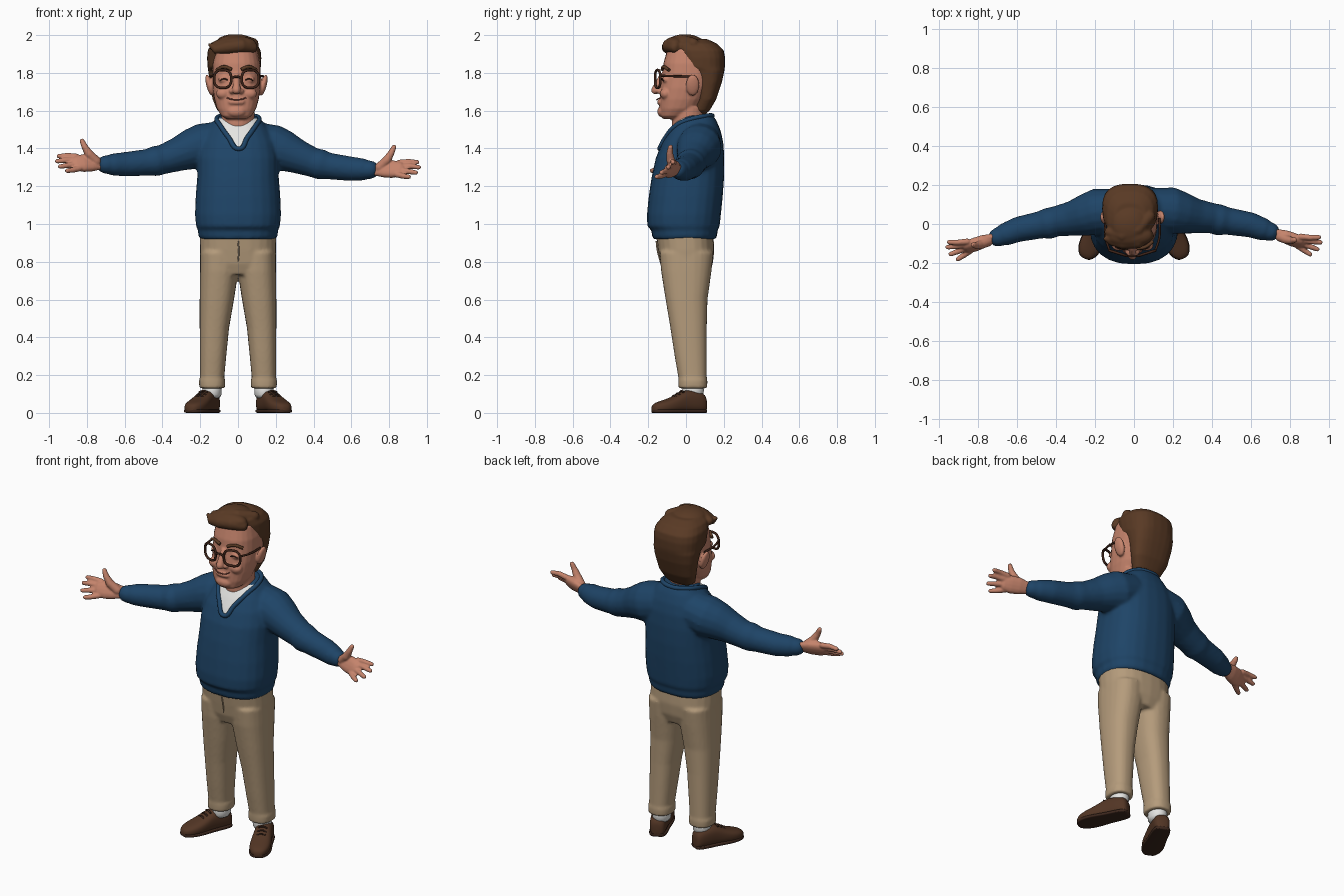
import bpy, bmesh
from math import sin, cos, pi, copysign
from mathutils import Vector, Matrix

default_cube = bpy.data.objects.get("Cube")
if default_cube:
    bpy.data.objects.remove(default_cube)


def material(name, r, g, b):
    mat = bpy.data.materials.new(name)
    mat.use_nodes = True
    mat.diffuse_color = (r, g, b, 1)
    for node in mat.node_tree.nodes:
        if node.type == "BSDF_PRINCIPLED":
            node.inputs["Base Color"].default_value = (r, g, b, 1)
            node.inputs["Roughness"].default_value = 0.7
    return mat


skin = material("skin", .56, .23, .15)
lip = material("lip", .36, .11, .08)
hair_brown = material("hair brown", .1, .042, .018)
navy = material("sweater navy", .013, .058, .135)
khaki = material("trouser khaki", .46, .33, .2)
white = material("cotton white", .78, .78, .76)
leather = material("shoe leather", .085, .036, .018)
sole_dark = material("sole dark", .045, .02, .012)
frame_dark = material("frame dark", .05, .018, .01)


def loft(bm, rings, power=2.4, sides=24):
    """Skin closed superellipse rings, each given as centre, u axis, v axis."""
    def rounded(value):
        return copysign(abs(value) ** (2 / power), value)
    loops = []
    for centre, u, v in rings:
        angles = [2 * pi * i / sides for i in range(sides)]
        loops.append([bm.verts.new(centre + u * rounded(cos(a)) + v * rounded(sin(a))) for a in angles])
    for low, high in zip(loops, loops[1:]):
        for i in range(sides):
            j = (i + 1) % sides
            bm.faces.new((low[i], low[j], high[j], high[i]))
    bm.faces.new(loops[0])
    bm.faces.new(loops[-1])


def stack(bm, rows, power=2.4, x=0):
    """Horizontal sections: height, front, back, half width, optional x shift."""
    rings = []
    for z, front, back, half, *shift in rows:
        cx = x + sum(shift)
        rings.append((Vector((cx, (front + back) / 2, z)), Vector((half, 0, 0)), Vector((0, (back - front) / 2, 0))))
    loft(bm, rings, power)


def limb(bm, points, flat=1, up=(0, 0, 1), power=2):
    """Round tube with rounded ends through x, y, z, radius points."""
    pts = [(Vector(p[:3]), p[3]) for p in points]
    rings = []
    for i, (c, r) in enumerate(pts):
        t = (pts[min(i + 1, len(pts) - 1)][0] - pts[max(i - 1, 0)][0]).normalized()
        side = t.cross(Vector(up)).normalized()
        top = side.cross(t)
        ring = (c, side * r * flat, top * r)
        cap = [(c + t * r * k, ring[1] * s, ring[2] * s) for k, s in ((.5, .85), (.85, .5))]
        if i == 0:
            rings += [(2 * c - a, b, d) for a, b, d in reversed(cap)]
        rings.append(ring)
        if i == len(pts) - 1:
            rings += cap
    loft(bm, rings, power, 16)


def blob(bm, centre, size, tilt=0):
    m = Matrix.Translation(centre) @ Matrix.Rotation(tilt, 4, "Y") @ Matrix.Diagonal((*size, 1))
    bmesh.ops.create_uvsphere(bm, u_segments=20, v_segments=12, radius=1, matrix=m)


def finish(bm, name, mat, voxel=0, smooth=0, subdivide=0):
    bmesh.ops.recalc_face_normals(bm, faces=bm.faces)
    mesh = bpy.data.meshes.new(name)
    bm.to_mesh(mesh)
    bm.free()
    obj = bpy.data.objects.new(name, mesh)
    bpy.context.collection.objects.link(obj)
    if voxel:
        mod = obj.modifiers.new("merge", "REMESH")
        mod.mode, mod.voxel_size = "VOXEL", voxel
    if smooth:
        mod = obj.modifiers.new("soften", "SMOOTH")
        mod.factor, mod.iterations = .5, smooth
    if subdivide:
        obj.modifiers.new("round", "SUBSURF").levels = subdivide
    graph = bpy.context.evaluated_depsgraph_get()
    obj.data = bpy.data.meshes.new_from_object(obj.evaluated_get(graph))
    obj.modifiers.clear()
    obj.data.materials.clear()
    obj.data.materials.append(mat)
    obj.data.shade_smooth()
    return obj


def cord(name, points, radius, mat, closed=False):
    curve = bpy.data.curves.new(name, "CURVE")
    curve.dimensions, curve.bevel_depth = "3D", radius
    curve.bevel_resolution, curve.resolution_u, curve.use_fill_caps = 2, 6, True
    spline = curve.splines.new("BEZIER")
    spline.bezier_points.add(len(points) - 1)
    for bez, p in zip(spline.bezier_points, points):
        bez.co = p
        bez.handle_left_type = bez.handle_right_type = "AUTO"
    spline.use_cyclic_u = closed
    curve.materials.append(mat)
    obj = bpy.data.objects.new(name, curve)
    bpy.context.collection.objects.link(obj)


sides = (("left", 1), ("right", -1))

# Sweater: torso and both sleeves merged; the right arm sits a little higher and further forward
bm = bmesh.new()
stack(bm, [(.92, -.175, .158, .2), (.935, -.18, .165, .21), (.97, -.183, .168, .212), (.985, -.205, .178, .222),
           (1.05, -.207, .185, .228), (1.15, -.197, .195, .224), (1.25, -.182, .202, .216), (1.35, -.16, .203, .215),
           (1.43, -.127, .198, .2), (1.49, -.093, .185, .17), (1.54, -.06, .165, .135), (1.575, -.02, .145, .095)])
for _, s in sides:
    sleeve = [(.1, .075, 1.43, .11), (.19, .07, 1.405, .12), (.25, .055, 1.385, .108), (.32, .04, 1.355, .09),
              (.4, .03, 1.325, .078), (.44, .02, 1.315, .081), (.48, .015, 1.307, .071), (.6, -.005, 1.292, .065),
              (.67, -.03, 1.288, .058), (.685, -.035, 1.287, .05), (.7, -.04, 1.287, .05)]
    drift = .04 if s < 0 else 0
    limb(bm, [(x * s, y - drift * x, z + drift * x, r) for x, y, z, r in sleeve])
sweater = finish(bm, "sweater", navy, .01, 6)

# Neckline: cut the V and colour the shirt inside it
bm = bmesh.new()
bm.from_mesh(sweater.data)
apex = Vector((.005, 0, 1.4))
normals = [Vector((s * .125, 0, -.093)) for _, s in sides]


def near_neck(face):
    c = face.calc_center_median()
    return c.y < 0 and 1.36 < c.z < 1.56 and abs(c.x) < .15


for normal in normals:
    region = [f for f in bm.faces if near_neck(f)]
    geom = set(region) | {e for f in region for e in f.edges} | {v for f in region for v in f.verts}
    bmesh.ops.bisect_plane(bm, geom=list(geom), plane_co=apex, plane_no=normal)
for face in bm.faces:
    offset = face.calc_center_median() - apex
    face.material_index = int(near_neck(face) and all(offset.dot(n) < 0 for n in normals))
bm.to_mesh(sweater.data)
bm.free()
sweater.data.materials.append(white)
half_collar = [(.05, -.115, 1.462), (.1, -.06, 1.53), (.115, .03, 1.56), (.08, .11, 1.575)]
collar = [(.005, -.145, 1.4)] + half_collar + [(0, .14, 1.575)] + [(-x, y, z) for x, y, z in reversed(half_collar)]
cord("sweater_collar", [sweater.closest_point_on_mesh(p)[1] for p in collar], .013, navy, True)

# Trousers: hips and two tapering legs with turned cuffs
bm = bmesh.new()
stack(bm, [(.73, -.115, .12, .15), (.79, -.137, .142, .198), (.86, -.148, .15, .203), (.95, -.16, .145, .203)])
for _, s in sides:
    stack(bm, [(z, f, b, h, s * x) for z, f, b, h, x in
               [(.13, -.04, .112, .068, .137), (.175, -.042, .114, .07, .137), (.185, -.04, .11, .064, .137),
                (.3, -.06, .11, .07, .132), (.45, -.083, .11, .078, .125), (.6, -.108, .114, .091, .112),
                (.75, -.132, .135, .102, .1), (.85, -.14, .145, .1, .1)]])
finish(bm, "trousers", khaki, .009, 4)
cord("trouser_fly", [(0, -.157, .91), (.004, -.151, .86), (0, -.135, .8)], .004, khaki)

# Head: skull, jaw, features, ears and neck merged
head_x = -.008
bm = bmesh.new()
stack(bm, [(1.555, -.12, -.03, .05), (1.572, -.135, 0, .08), (1.61, -.14, .06, .104), (1.66, -.14, .1, .118),
           (1.72, -.135, .135, .127), (1.78, -.126, .155, .129), (1.85, -.12, .16, .126), (1.92, -.1, .14, .11),
           (1.96, -.06, .1, .08)], x=head_x)
stack(bm, [(1.46, -.07, .1, .088), (1.53, -.075, .1, .088), (1.62, -.07, .1, .088)], 2)
limb(bm, [(head_x, -.125, 1.785, .016), (head_x, -.148, 1.74, .019), (head_x, -.162, 1.708, .023)], up=(1, 0, 0))
blob(bm, (head_x, -.125, 1.595), (.05, .027, .03))
blob(bm, (head_x, -.137, 1.645), (.045, .016, .016))
for _, s in sides:
    blob(bm, (head_x + s * .024, -.14, 1.703), (.015, .018, .014))
    blob(bm, (head_x + s * .07, -.108, 1.69), (.038, .03, .03))
    blob(bm, (head_x + s * .065, -.106, 1.765), (.032, .02, .02))
    blob(bm, (head_x + s * .143, .035, 1.735), (.017, .036, .058), s * .25)
finish(bm, "head", skin, .006, 3)

# Face details and spectacles
cord("mouth", [(head_x + x, y, z) for x, y, z in
               [(-.05, -.137, 1.668), (-.025, -.152, 1.66), (0, -.154, 1.658), (.025, -.152, 1.66), (.05, -.137, 1.668)]],
     .0035, lip)
for side, s in sides:
    cord(side + "_eyebrow", [(head_x + s * x, y, z) for x, y, z in
                             [(.025, -.126, 1.818), (.065, -.118, 1.832), (.105, -.09, 1.815)]], .009, hair_brown)
    cord(side + "_eye", [(head_x + s * x, y, z) for x, y, z in
                         [(.045, -.125, 1.762), (.066, -.127, 1.769), (.088, -.117, 1.76)]], .0035, frame_dark)
    rim = []
    for i in range(16):
        a = 2 * pi * i / 16
        dx, dz = [copysign(abs(v) ** .75, v) for v in (cos(a), sin(a))]
        rim.append((head_x + s * (.073 + .045 * dx), -.15 + .014 * dx, 1.768 + .047 * dz))
    cord(side + "_spectacle_rim", rim, .007, frame_dark, True)
    cord(side + "_spectacle_arm", [(head_x + s * x, y, z) for x, y, z in
                                   [(.118, -.135, 1.785), (.138, -.07, 1.783), (.138, .03, 1.78)]], .006, frame_dark)
cord("spectacle_bridge", [(head_x + x, -.164, 1.78 - abs(x) / 4) for x in (-.028, 0, .028)], .006, frame_dark)

# Hair: back and sides, then the swept quiff
bm = bmesh.new()
stack(bm, [(1.58, .05, .1, .06), (1.6, .035, .125, .09), (1.66, .055, .16, .115), (1.75, .045, .19, .13),
           (1.81, .02, .203, .138), (1.83, -.035, .206, .141), (1.88, -.045, .207, .144), (1.92, -.06, .2, .14),
           (1.955, -.075, .165, .12), (1.98, -.05, .11, .08)], 2.6, -.02)
blob(bm, (-.025, -.06, 1.945), (.122, .058, .046), -.1)
blob(bm, (-.02, -.005, 1.955), (.1, .1, .05))
limb(bm, [(.075, -.06, 1.935, .03), (.02, -.09, 1.945, .036), (-.06, -.095, 1.935, .034), (-.12, -.085, 1.925, .025),
          (-.15, -.075, 1.95, .01)])
limb(bm, [(.08, .04, 1.955, .03), (.02, -.03, 1.972, .032), (-.06, -.06, 1.965, .03), (-.13, -.04, 1.94, .024)])
finish(bm, "hair", hair_brown, .007, 3)

for side, s in sides:
    lift, ahead = (.032, .025) if s < 0 else (0, 0)

    def place(points):
        return [(s * x, y - ahead, z + lift) for x, y, z, *_ in points]

    def sized(points):
        return [(*q, p[3]) for q, p in zip(place(points), points)]

    # Hand: open palm facing forward and up, four fingers and a raised thumb
    bm = bmesh.new()
    across = (0, .5, .85)
    limb(bm, sized([(.69, -.04, 1.287, .034), (.735, -.052, 1.288, .036), (.775, -.065, 1.29, .047),
                    (.82, -.082, 1.29, .05), (.84, -.088, 1.29, .046)]), .55, across, 2.4)
    fingers = [((.855, -.065, 1.325), (.905, -.07, 1.33), (.95, -.068, 1.327)),
               ((.86, -.08, 1.305), (.915, -.09, 1.306), (.958, -.094, 1.3)),
               ((.855, -.097, 1.283), (.905, -.116, 1.278), (.942, -.13, 1.272)),
               ((.84, -.112, 1.262), (.878, -.138, 1.253), (.905, -.156, 1.25))]
    for finger in fingers:
        limb(bm, sized([(*p, r) for p, r in zip(finger, (.016, .0145, .012))]))
    limb(bm, sized([(.75, -.065, 1.3, .026), (.79, -.082, 1.34, .023), (.812, -.086, 1.378, .017),
                    (.826, -.082, 1.408, .013)]), up=(0, 1, 0))
    finish(bm, side + "_hand", skin, .0055, 2)

    # Sock
    bm = bmesh.new()
    stack(bm, [(.07, -.025, .095, .052), (.12, -.02, .095, .05), (.17, -.02, .095, .052)], 2, s * .137)
    finish(bm, side + "_sock", white, subdivide=1)

    # Shoe: upper and sole lofted from heel to splayed toe
    heel, toe = Vector((s * .125, .103, 0)), Vector((s * .255, -.178, 0))
    wide = (toe - heel).cross(Vector((0, 0, 1))).normalized()
    profile = [(0, .022, .07), (.03, .04, .1), (.12, .048, .112), (.3, .05, .122), (.42, .051, .118), (.55, .056, .095),
               (.7, .06, .075), (.85, .055, .062), (.96, .036, .05), (1, .016, .035)]
    for part, mat, grow, tall in (("shoe", leather, 0, 1), ("sole", sole_dark, .003, 0)):
        bm = bmesh.new()
        rings = []
        for t, half, height in profile:
            h = height / 2 if tall else .01
            rings.append((heel.lerp(toe, t) + Vector((0, 0, h)), wide * (half + grow), Vector((0, 0, h))))
        loft(bm, rings, 2.6 if tall else 5)
        finish(bm, side + "_" + part, mat, subdivide=1)
    for t, height in ((.45, .117), (.52, .104), (.59, .092)):
        mid = heel.lerp(toe, t)
        ends = [mid + wide * k * .026 + Vector((0, 0, height - abs(k) * .008)) for k in (-1, 0, 1)]
        cord(side + "_lace", ends, .005, sole_dark)
